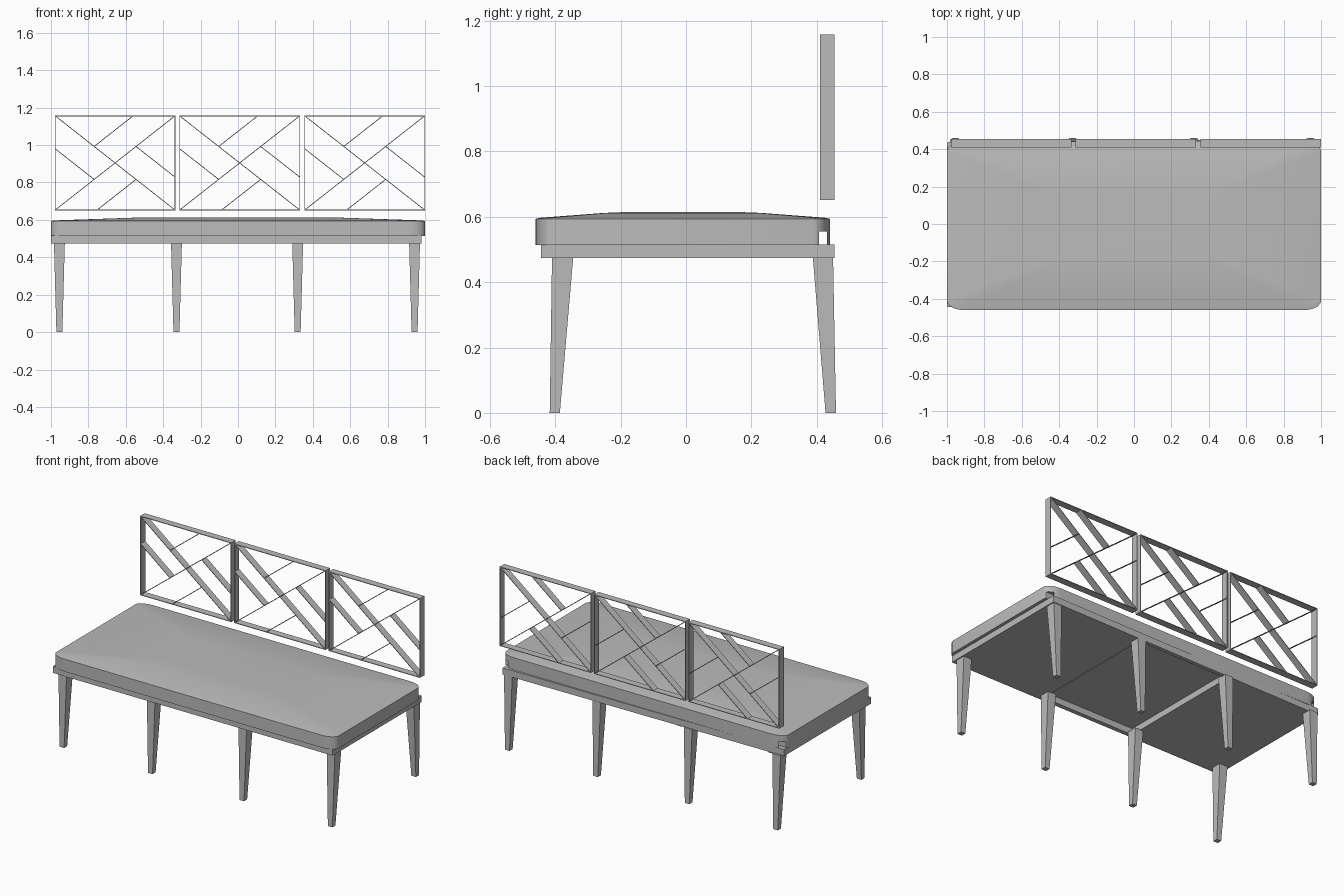
import bpy, bmesh, math
from mathutils import Vector

if "Cube" in bpy.data.objects:
    bpy.data.objects.remove(bpy.data.objects["Cube"])

grey = bpy.data.materials.new("soft grey")
grey.diffuse_color = (0.5, 0.5, 0.5, 1)
grey.use_nodes = True
grey.node_tree.nodes["Principled BSDF"].inputs["Base Color"].default_value = grey.diffuse_color


def finish(name, bm):
    bmesh.ops.recalc_face_normals(bm, faces=bm.faces)
    me = bpy.data.meshes.new(name)
    bm.to_mesh(me)
    bm.free()
    ob = bpy.data.objects.new(name, me)
    bpy.context.collection.objects.link(ob)
    me.materials.append(grey)
    return ob


def loft(bm, rings):
    """Skin a stack of equal-length closed rings and cap both ends."""
    vs = [[bm.verts.new(p) for p in r] for r in rings]
    n = len(vs[0])
    for a, b in zip(vs, vs[1:]):
        for i in range(n):
            j = (i + 1) % n
            bm.faces.new((a[i], a[j], b[j], b[i]))
    bm.faces.new(vs[0][::-1])
    bm.faces.new(vs[-1])


def rect(x0, x1, y0, y1, z):
    return [(x0, y0, z), (x1, y0, z), (x1, y1, z), (x0, y1, z)]


def box(name, x0, x1, y0, y1, z0, z1):
    bm = bmesh.new()
    loft(bm, [rect(x0, x1, y0, y1, z0), rect(x0, x1, y0, y1, z1)])
    return finish(name, bm)


# Cushion: rounded outline, straight sides, softly hipped crown
def outline(hx, y0, y1, rx, ry, z):
    pts = []
    corners = [(hx - rx, y1 - ry), (-hx + rx, y1 - ry),
               (-hx + rx, y0 + ry), (hx - rx, y0 + ry)]
    for k, (cx, cy) in enumerate(corners):
        for s in range(7):
            a = math.pi / 2 * (k + s / 6)
            pts.append((cx + rx * math.cos(a), cy + ry * math.sin(a), z))
    return pts


bm = bmesh.new()
loft(bm, [outline(1.0, -0.46, 0.44, 0.09, 0.05, 0.514),
          outline(1.0, -0.46, 0.44, 0.09, 0.05, 0.594),
          outline(0.985, -0.447, 0.427, 0.08, 0.045, 0.597),
          outline(0.55, -0.25, 0.23, 0.03, 0.02, 0.612),
          outline(0.45, -0.2, 0.18, 0.02, 0.01, 0.614)])
cushion = finish("cushion", bm)

# Open channel along the underside of the cushion's back edge
cutter = box("channel_cutter", -1.1, 1.1, 0.407, 0.432, 0.45, 0.555)
cutter.hide_render = True
cutter.hide_viewport = True
cut = cushion.modifiers.new("channel", 'BOOLEAN')
cut.operation = 'DIFFERENCE'
cut.solver = 'EXACT'
cut.object = cutter
bpy.context.view_layer.objects.active = cushion
cushion.select_set(True)
bpy.ops.object.shade_smooth_by_angle(angle=math.radians(30))
cushion.select_set(False)


# Base: solid end bays and a recessed middle bay, back edge slightly skewed
def back_y(x):
    return 0.437 + (x + 1) / 1.98 * 0.018


def base_block(name, x0, x1, front, back):
    bm = bmesh.new()
    loft(bm, [[(x0, front(x0), z), (x1, front(x1), z),
               (x1, back(x1), z), (x0, back(x0), z)] for z in (0.474, 0.516)])
    finish(name, bm)


def front_y(x):
    return -0.443


base_block("left_bay", -1.0, -0.335, front_y, back_y)
base_block("right_bay", 0.32, 0.98, front_y, back_y)
base_block("front_rail", -0.335, 0.32, front_y, lambda x: -0.415)
base_block("back_rail", -0.335, 0.32, lambda x: back_y(x) - 0.025, back_y)

# Tapered legs, front and back rows
for i, x in enumerate((-0.955, -0.329, 0.319, 0.944)):
    for row, top, bottom in (("front", (-0.41, -0.345), (-0.417, -0.386)),
                             ("back", (0.388, 0.45), (0.427, 0.459))):
        bm = bmesh.new()
        loft(bm, [rect(x - 0.016, x + 0.016, *bottom, 0),
                  rect(x - 0.029, x + 0.029, *top, 0.477)])
        finish(f"{row}_leg_{i + 1}", bm)

# Backrest panels: thin deep frame strips with a lattice of slats
Y0, Y1, Z0, Z1, T = 0.41, 0.455, 0.651, 1.158, 0.004


def strip(bm, a, b):
    a, b = Vector(a), Vector(b)
    d = (b - a).normalized()
    n = Vector((-d.y, d.x)) * T / 2
    quad = [a - n, b - n, b + n, a + n]
    loft(bm, [[(p.x, y, p.y) for p in quad] for y in (Y0, Y1)])


slats = [((0, 1), (1, 0)), ((0, 0), (1, 1)),
         ((0.65, 1), (0.325, 0.675)), ((0.35, 0), (0.675, 0.325)),
         ((0, 0.65), (0.325, 0.325)), ((1, 0.35), (0.675, 0.675))]
for i, (x0, x1) in enumerate(((-0.979, -0.335), (-0.314, 0.332), (0.355, 1.0))):
    bm = bmesh.new()
    h = T / 2
    l, r, b, t = x0 + h, x1 - h, Z0 + h, Z1 - h
    strip(bm, (x0, b), (x1, b))
    strip(bm, (x0, t), (x1, t))
    strip(bm, (l, Z0), (l, Z1))
    strip(bm, (r, Z0), (r, Z1))
    for p, q in slats:
        strip(bm, *[(l + u * (r - l), b + v * (t - b)) for u, v in (p, q)])
    finish(f"backrest_panel_{i + 1}", bm)
